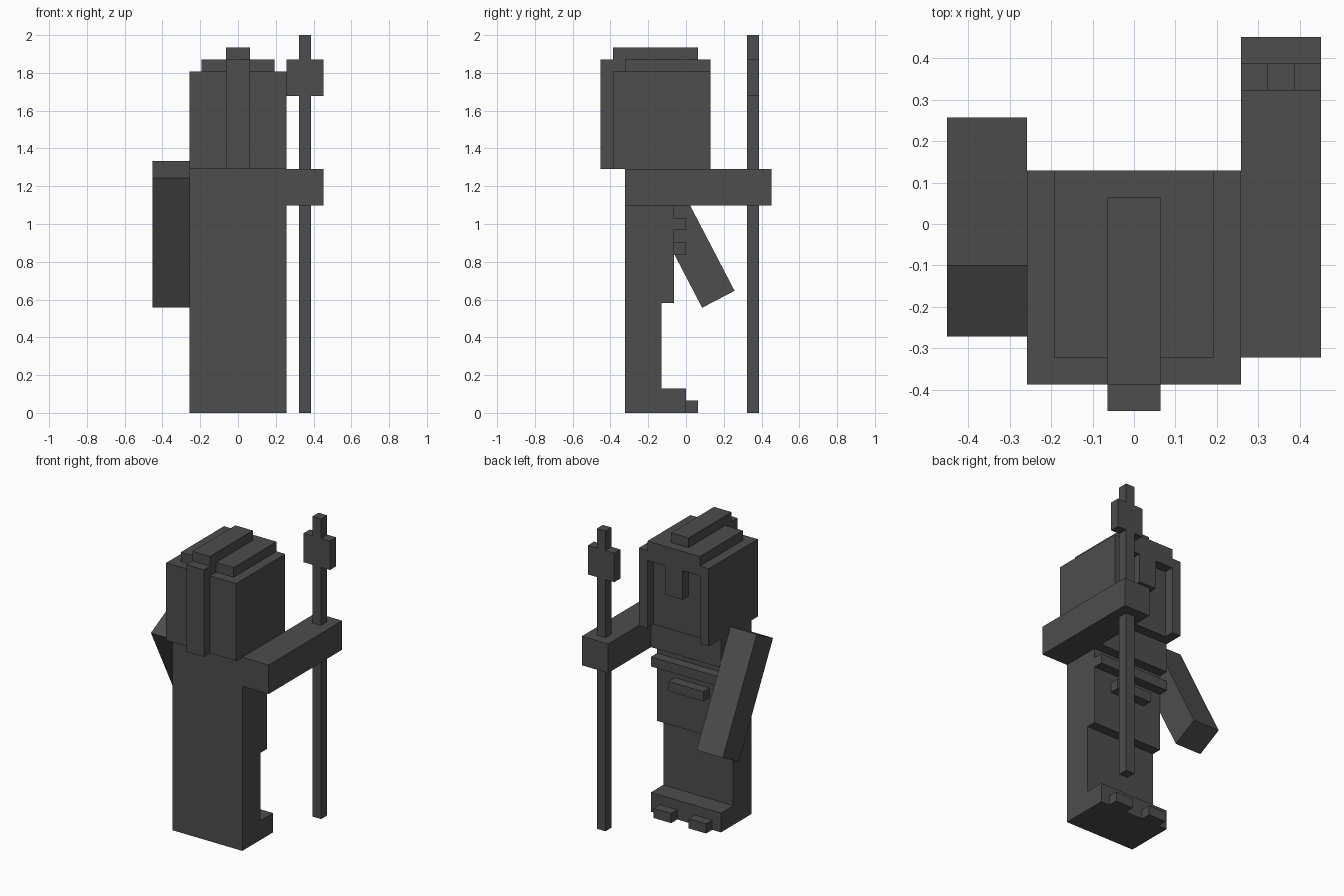
import bpy
import math

U = 2 / 31  # one block unit; the staff is 31 units tall

if "Cube" in bpy.data.objects:
    bpy.data.objects.remove(bpy.data.objects["Cube"], do_unlink=True)

stone = bpy.data.materials.new("dark_grey_stone")
stone.use_nodes = True
GREY = (0.075, 0.075, 0.075, 1)
stone.diffuse_color = GREY
stone.node_tree.nodes["Principled BSDF"].inputs["Base Color"].default_value = GREY


def block(name, x, y, z):
    """Box spanning the given ranges, in block units."""
    spans = (x, y, z)
    bpy.ops.mesh.primitive_cube_add(size=1, location=[sum(s) / 2 * U for s in spans])
    ob = bpy.context.object
    ob.name = name
    ob.scale = [(s[1] - s[0]) * U for s in spans]
    bpy.ops.object.transform_apply(location=False, rotation=False, scale=True)
    ob.data.materials.append(stone)
    return ob


# Body, stacked from the feet to the shoulders
block("foot_base", (-4, 4), (-5, 0), (0, 2))
block("legs", (-4, 4), (-5, -2), (2, 9))
block("torso", (-4, 4), (-5, -1), (9, 17))
block("shoulders", (-4, 4), (-5, 0), (17, 20))
block("chest_band", (-4, 4), (-1, 0), (15, 16))
block("belt_buckle", (-2, 2), (-1, 0), (13, 14))

# Head with a raised hood rim and nose guard around the face
block("head", (-4, 4), (-6, 1), (20, 28))
block("hood_brow", (-3, 3), (1, 2), (27, 28))
block("nose_guard", (-1, 1), (1, 2), (24, 27))

# Paired parts
for side, s in (("left", 1), ("right", -1)):
    block(side + "_toe", sorted((s, 3 * s)), (0, 1), (0, 1))
    block(side + "_hood_side", sorted((3 * s, 4 * s)), (1, 2), (20, 28))

# Crest over the crown and down the rear of the head
block("crown_plate", (-3, 3), (-5, 2), (28, 29))
block("crest_top", (-1, 1), (-6, 1), (29, 30))
block("crest_rear", (-1, 1), (-7, -5), (20, 29))

# Raised arm holding the staff
block("left_arm", (4, 7), (-5, 7), (17, 20))
block("staff", (5, 6), (5, 6), (0, 31))
block("staff_head", (4, 7), (5, 6), (26, 29))

# Lowered arm, swung forward
arm = block("right_arm", (-7, -4), (-1.5, 1.5), (-6, 6))
arm.location.y = -0.0075
arm.location.z = 0.945
arm.rotation_euler.x = math.radians(27.5)
